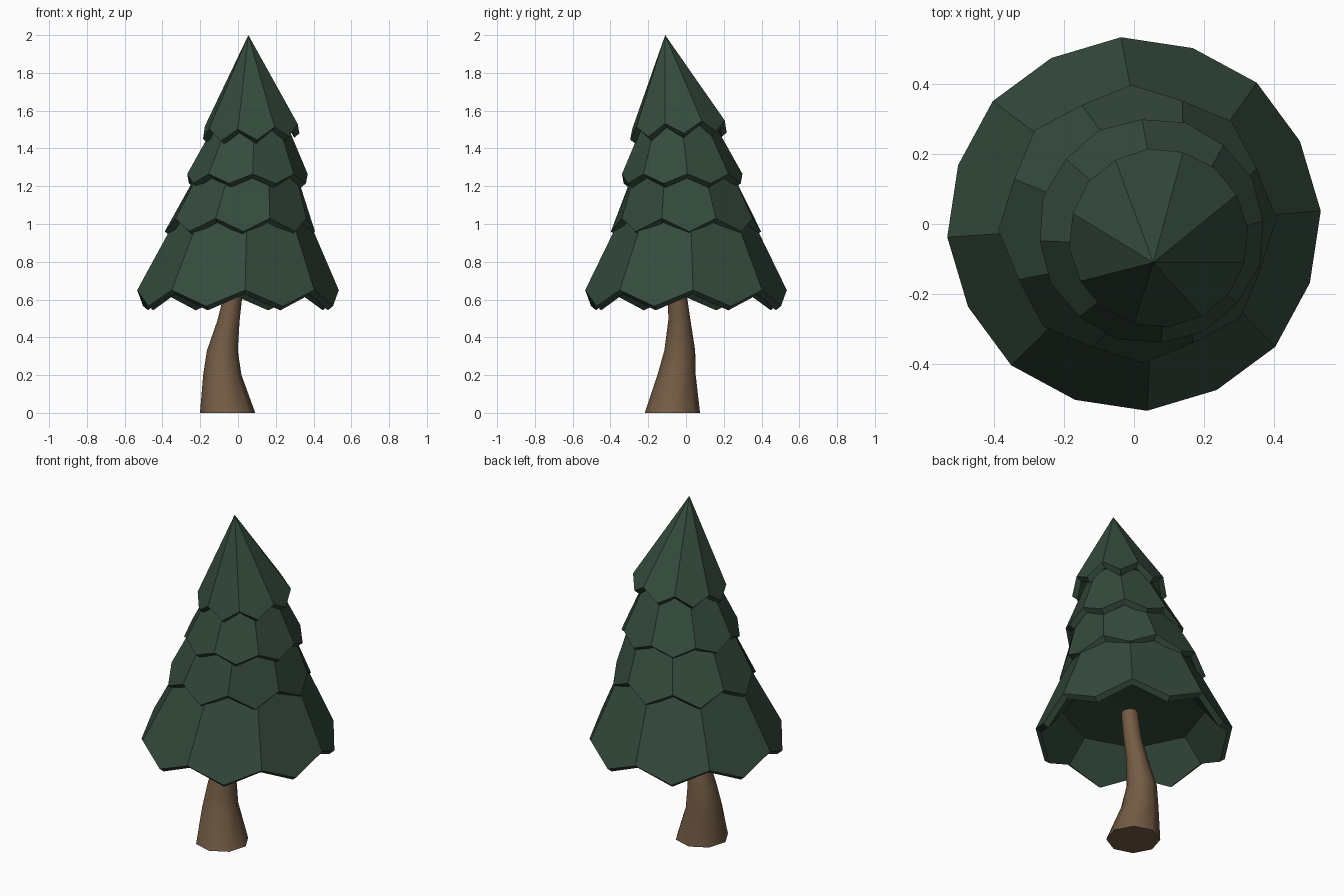
import bpy, bmesh
from math import cos, sin, radians, pi

if "Cube" in bpy.data.objects:
    bpy.data.objects.remove(bpy.data.objects["Cube"])


def material(name, color):
    m = bpy.data.materials.new(name)
    m.diffuse_color = (*color, 1)
    m.use_nodes = True
    m.node_tree.nodes["Principled BSDF"].inputs["Base Color"].default_value = m.diffuse_color
    return m


def finish(name, bm, mat):
    bmesh.ops.recalc_face_normals(bm, faces=bm.faces)
    me = bpy.data.meshes.new(name)
    bm.to_mesh(me)
    bm.free()
    ob = bpy.data.objects.new(name, me)
    me.materials.append(mat)
    bpy.context.collection.objects.link(ob)
    return ob


green = material("needles", (0.036, 0.07, 0.047))
brown = material("bark", (0.17, 0.105, 0.058))
N = 8


def tier(name, centre, r_notch, r_tip, z_notch, z_tip, turn, top, r_top, tilt=(0, 0), lid=0.12):
    """Eight-panel skirt: pointed panel tips, thick rim, recessed underside."""
    bm = bmesh.new()
    cx, cy = centre

    def ring(shrink, drop):
        vs = []
        for i in range(2 * N):
            a = radians(turn + i * 22.5)
            r, z = (r_tip, z_tip) if i % 2 else (r_notch, z_notch)
            x, y = (r - shrink) * cos(a), (r - shrink) * sin(a)
            vs.append(bm.verts.new((cx + x, cy + y, z - drop + tilt[0] * x + tilt[1] * y)))
        return vs

    def octagon(c, r, z):
        return [bm.verts.new((c[0] + r * cos(radians(turn + i * 45)),
                              c[1] + r * sin(radians(turn + i * 45)), z)) for i in range(N)]

    outer, inner = ring(0, 0), ring(0.028, 0.022)
    ceiling = octagon(centre, r_notch * 0.72, z_notch + lid * 0.8)
    hub = bm.verts.new((cx, cy, z_notch + lid))
    if r_top:
        crown = octagon(top, r_top, top[2])
        bm.faces.new(crown)
    else:
        apex = bm.verts.new(top)
    for i in range(N):
        j = (i + 1) % N
        a, b, c = 2 * i, 2 * i + 1, 2 * j
        upper = [crown[j], crown[i]] if r_top else [apex]
        bm.faces.new([outer[a], outer[b], outer[c]] + upper)
        bm.faces.new([inner[c], inner[b], inner[a], ceiling[i], ceiling[j]])
        bm.faces.new([ceiling[j], ceiling[i], hub])
        for p, q in ((a, b), (b, c)):
            bm.faces.new([outer[q], outer[p], inner[p], inner[q]])
    return finish(name, bm, green)


# Foliage, from bottom to top
tier("foliage_bottom", (0, 0), 0.535, 0.53, 0.65, 0.565, 4, (0.025, 0, 1.08), 0.325)
tier("foliage_lower_middle", (0.01, 0), 0.375, 0.398, 1.03, 0.96, 25, (0.05, -0.02, 1.30), 0.265, lid=0.08)
tier("foliage_upper_middle", (0.05, -0.02), 0.32, 0.325, 1.265, 1.215, 5, (0.07, -0.04, 1.55), 0.18, lid=0.08)
tier("foliage_top", (0.07, -0.04), 0.255, 0.257, 1.525, 1.465, 29, (0.055, -0.11, 2.0), 0,
     tilt=(0.05, 0.08), lid=0.08)

# Bent, tapering trunk: centre x, centre y, z, radius
sections = [(-0.055, -0.072, 0, 0.147), (-0.083, -0.05, 0.2, 0.102), (-0.083, -0.033, 0.33, 0.082),
            (-0.05, -0.035, 0.49, 0.059), (-0.027, -0.045, 0.62, 0.05), (0.0, -0.05, 0.85, 0.045)]
bm = bmesh.new()
rings = [[bm.verts.new((x + r * cos(i * pi / 4 + 0.1), y + r * sin(i * pi / 4 + 0.1), z)) for i in range(N)]
         for x, y, z, r in sections]
for lo, hi in zip(rings, rings[1:]):
    for i in range(N):
        j = (i + 1) % N
        bm.faces.new([lo[i], lo[j], hi[j], hi[i]])
bm.faces.new(rings[0])
bm.faces.new(rings[-1])
trunk = finish("trunk", bm, brown)
bpy.context.view_layer.objects.active = trunk
trunk.select_set(True)
bpy.ops.object.shade_smooth_by_angle(angle=radians(50))
